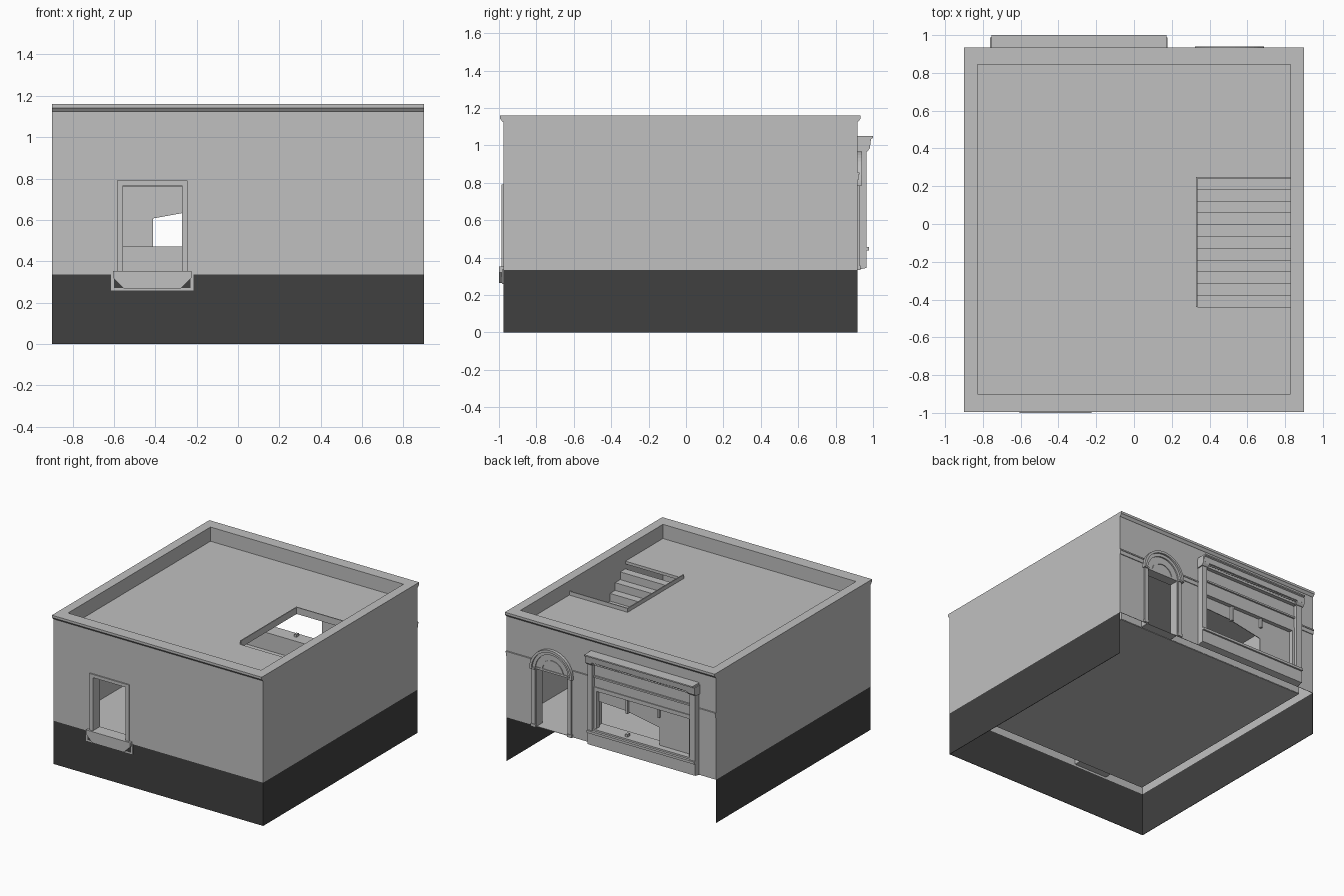
import bpy, bmesh, math
from mathutils import Vector

old = bpy.data.objects.get("Cube")
if old:
    bpy.data.objects.remove(old, do_unlink=True)


def material(name, v):
    m = bpy.data.materials.new(name)
    m.use_nodes = True
    m.diffuse_color = (v, v, v, 1)
    m.node_tree.nodes["Principled BSDF"].inputs["Base Color"].default_value = (v, v, v, 1)
    return m


LIGHT = material("pale_grey", 0.53)
DARK = material("dark_grey", 0.051)


def prism(name, pts, axis, a, b, mat=LIGHT):
    """Extrude a profile from a to b; axis x takes (y, z) points, axis y takes (x, z)."""
    bm = bmesh.new()
    place = (lambda p: (a, p[0], p[1])) if axis == "x" else (lambda p: (p[0], a, p[1]))
    face = bm.faces.new([bm.verts.new(place(p)) for p in pts])
    ext = bmesh.ops.extrude_face_region(bm, geom=[face])
    step = Vector((b - a, 0, 0)) if axis == "x" else Vector((0, b - a, 0))
    bmesh.ops.translate(bm, vec=step, verts=[v for v in ext["geom"] if isinstance(v, bmesh.types.BMVert)])
    bmesh.ops.recalc_face_normals(bm, faces=bm.faces)
    me = bpy.data.meshes.new(name)
    bm.to_mesh(me)
    bm.free()
    me.materials.append(mat)
    ob = bpy.data.objects.new(name, me)
    bpy.context.collection.objects.link(ob)
    return ob


def box(name, x0, x1, y0, y1, z0, z1, mat=LIGHT):
    return prism(name, [(x0, z0), (x1, z0), (x1, z1), (x0, z1)], "y", y0, y1, mat)


def arc(cx, cz, r, n=20):
    return [(cx + r * math.cos(math.pi * i / n), cz + r * math.sin(math.pi * i / n)) for i in range(n + 1)]


def cut(target, cutter):
    cutter.hide_render = True
    mod = target.modifiers.new("opening", "BOOLEAN")
    mod.operation, mod.solver, mod.object = "DIFFERENCE", "EXACT", cutter
    bpy.context.view_layer.objects.active = target
    bpy.ops.object.modifier_apply(modifier=mod.name)
    bpy.data.objects.remove(cutter, do_unlink=True)


X, F, B = 0.9, -0.977, 0.916         # outer wall planes
IX, IF, IB = 0.828, -0.9, 0.845      # inner wall planes
BASE, TOP, ROOF, T = 0.335, 1.16, 1.05, 0.003
CEIL = ROOF - 0.022


def opening(name, walls, x0, x1, y0, y1, z0, z1):
    """Cut a rectangular opening through both wall skins and line it."""
    for wall in walls:
        cut(wall, box("cutter", x0, x1, y0 - 0.1, y1 + 0.1, z0, z1))
    box(name + "_reveal_right", x0 - T, x0, y0, y1, z0, z1)
    box(name + "_reveal_left", x1, x1 + T, y0, y1, z0, z1)
    box(name + "_reveal_head", x0, x1, y0, y1, z1, z1 + T)
    box(name + "_reveal_sill", x0, x1, y0, y1, z0 - T, z0)


# Dark base skirt, open at the back, below hollow walls that are open underneath
box("front_skirt", -X, X, F, F + T, 0, BASE, DARK)
for side, s in (("left", 1), ("right", -1)):
    lo, hi = sorted((s * X, s * (X - T)))
    box(side + "_skirt", lo, hi, F, B, 0, BASE, DARK)
    box(side + "_outer_wall", lo, hi, F, B, BASE, TOP)
    lo, hi = sorted((s * IX, s * (IX + T)))
    box(side + "_inner_wall", lo, hi, IF, IB, BASE, TOP)
    lo, hi = sorted((s * IX, s * X))
    box(side + "_wall_cap", lo, hi, IF, IB, TOP - T, TOP)
front = [box("front_outer_wall", -X, X, F, F + T, BASE, TOP),
         box("front_inner_wall", -IX, IX, IF - T, IF, BASE, TOP)]
back = [box("back_outer_wall", -X, X, B - T, B, BASE, TOP),
        box("back_inner_wall", -IX, IX, IB, IB + T, BASE, TOP)]
box("front_wall_cap", -X, X, F, IF, TOP - T, TOP)
box("back_wall_cap", -X, X, IB, B, TOP - T, TOP)

# Doorways and shop window
DX, DZ = 0.505, 0.785
opening("front_door", front, -0.555, -0.272, F, IF, 0.352, 0.765)
opening("back_door", back, DX - 0.135, DX + 0.135, IB, B, BASE + T, DZ)
opening("shop_window", back, -0.7, 0.13, IB, B, 0.47, 0.76)

# Floor, and roof slab around the stair opening
SX, S0, S1 = 0.335, -0.44, 0.24
box("floor", -IX, IX, IF, IB, BASE - T, BASE)
box("roof_main", -IX, SX, IF, IB, CEIL, ROOF)
box("roof_front_strip", SX, IX, IF, S0, CEIL, ROOF)
box("roof_back_strip", SX, IX, S1, IB, CEIL, ROOF)

# Low kerb on two sides of the stair opening
KERB = ROOF + 0.03
box("stair_kerb_side", SX - 0.008, SX, S0, S1 + 0.008, ROOF, KERB)
box("stair_kerb_back", SX, IX, S1, S1 + 0.008, ROOF, KERB)

# Staircase rising towards the front, last riser meeting the roof edge
n = 11
run, rise = 0.0625, (ROOF - BASE) / (n + 1)
foot = S0 + n * run
steps = [(foot, BASE)]
for i in range(n):
    z = BASE + (i + 1) * rise
    steps += [(foot - i * run, z), (foot - (i + 1) * run, z)]
steps += [(S0, CEIL - 0.08), (foot - 1.2 * run, BASE)]
prism("staircase", steps, "x", SX, IX)

# Moulded cornices along front and back
cornice = [(0, 1.124), (0.004, 1.126), (0.014, 1.139), (0.018, 1.142), (0.018, TOP), (0, TOP)]
prism("front_cornice", [(F - d, z) for d, z in cornice], "x", -X, X)
prism("back_cornice", [(B + d, z) for d, z in cornice], "x", -X, X)

# Front door surround and step
D0, D1 = -0.585, -0.245
box("front_door_left_jamb", -0.272, D1, F - 0.01, F, 0.352, 0.79)
box("front_door_right_jamb", D0, -0.555, F - 0.01, F, 0.352, 0.79)
box("front_door_lintel", -0.555, -0.272, F - 0.01, F, 0.765, 0.79)
box("front_step_backing", -0.615, -0.215, F - 0.006, F, 0.258, 0.338)
box("front_step_recess", -0.6, -0.23, F - 0.008, F - 0.006, 0.27, 0.33, DARK)
prism("front_step", [(-0.55, 0.265), (-0.28, 0.265), (-0.225, 0.32), (-0.225, 0.352),
                     (-0.605, 0.352), (-0.605, 0.32)], "y", -1, F)

# Back door: jambs, capitals, arch mouldings over a flat tympanum
for side, s in (("left", 1), ("right", -1)):
    for part, a, b, d, z0, z1 in (("jamb", 0.14, 0.17, 0.012, BASE, DZ),
                                  ("inner_bead", 0.132, 0.142, 0.006, BASE, DZ),
                                  ("capital", 0.138, 0.183, 0.02, DZ - 0.003, DZ + 0.01),
                                  ("plinth", 0.135, 0.176, 0.016, BASE, BASE + 0.022)):
        lo, hi = sorted((DX + s * a, DX + s * b))
        box("back_door_" + side + "_" + part, lo, hi, B, B + d, z0, z1)
for part, r0, r1, d in (("outer", 0.165, 0.183, 0.024), ("middle", 0.142, 0.165, 0.01), ("inner", 0.085, 0.097, 0.006)):
    ring = arc(DX, DZ, r1) + arc(DX, DZ, r0)[::-1]
    prism("back_door_" + part + "_arch", ring, "y", B, B + d)
box("back_door_transom", DX - 0.135, DX + 0.135, B, B + 0.006, DZ, DZ + 0.015)

# String course on the back wall, between door and shopfront
for i, (x0, x1) in enumerate(((0.685, X), (0.175, 0.325), (-X, -0.76))):
    box("string_course_%d" % i, x0, x1, B, B + 0.006, 0.815, 0.845)
    box("string_course_lip_%d" % i, x0, x1, B, B + 0.011, 0.845, 0.855)

# Shopfront: stall riser, sill, pilasters, fascia and cornice
P0, P1 = -0.755, 0.17
prism("shop_riser", [(B, BASE), (0.965, 0.345), (0.965, 0.44), (B, 0.44)], "x", P0, P1)
box("shop_sill", P0, P1, B, 0.978, 0.438, 0.457)
box("shop_sill_bead", -0.7, 0.13, B, 0.958, 0.457, 0.47)
for side, x0, x1 in (("left", 0.13, P1), ("right", P0, -0.705)):
    box("shop_pilaster_" + side, x0, x1, B, 0.965, 0.345, 0.98)
    prism("shop_bracket_" + side, [(B, 0.965), (0.97, 0.968), (0.983, 0.985), (0.987, 1.035), (B, 1.035)],
          "x", x0 - 0.008, x1 + 0.008)
box("shop_window_head", -0.705, 0.13, B, 0.942, 0.76, 0.79)
box("shop_fascia", -0.705, 0.13, B, 0.935, 0.79, 0.98)
box("shop_fascia_bead", -0.705, 0.13, B, 0.948, 0.865, 0.878)
prism("shop_cornice", [(B, 0.97), (0.965, 0.97), (0.967, 0.992), (0.984, 0.994), (0.989, 1.035),
                       (1.0, 1.04), (1.0, 1.05), (B, 1.05)], "x", P0, P1 + 0.003)
for i in range(36):
    x = P0 + 0.012 + i * 0.0255
    box("shop_dentil_%02d" % i, x, x + 0.01, 0.965, 0.977, 0.985, 0.994)

# Broken shop window pane with remaining mullion stubs
pane = box("shop_pane", -0.7, 0.13, B - 0.012, B - 0.006, 0.47, 0.76)
cut(pane, prism("cutter", [(-0.41, 0.46), (0.11, 0.46), (0.11, 0.67), (-0.12, 0.66), (-0.41, 0.607)],
                "y", B - 0.1, B + 0.1))
for i, (x, z) in enumerate(((-0.14, 0.648), (-0.41, 0.69))):
    box("mullion_stub_%d" % i, x - 0.009, x + 0.009, B - 0.015, B + 0.015, z, 0.765)
box("mullion_foot", -0.15, -0.13, B - 0.015, B + 0.015, 0.47, 0.49)
for side, x0, x1 in (("left", 0.11, 0.13), ("right", -0.705, -0.685)):
    box("window_frame_" + side, x0, x1, B - 0.01, 0.942, 0.47, 0.76)
